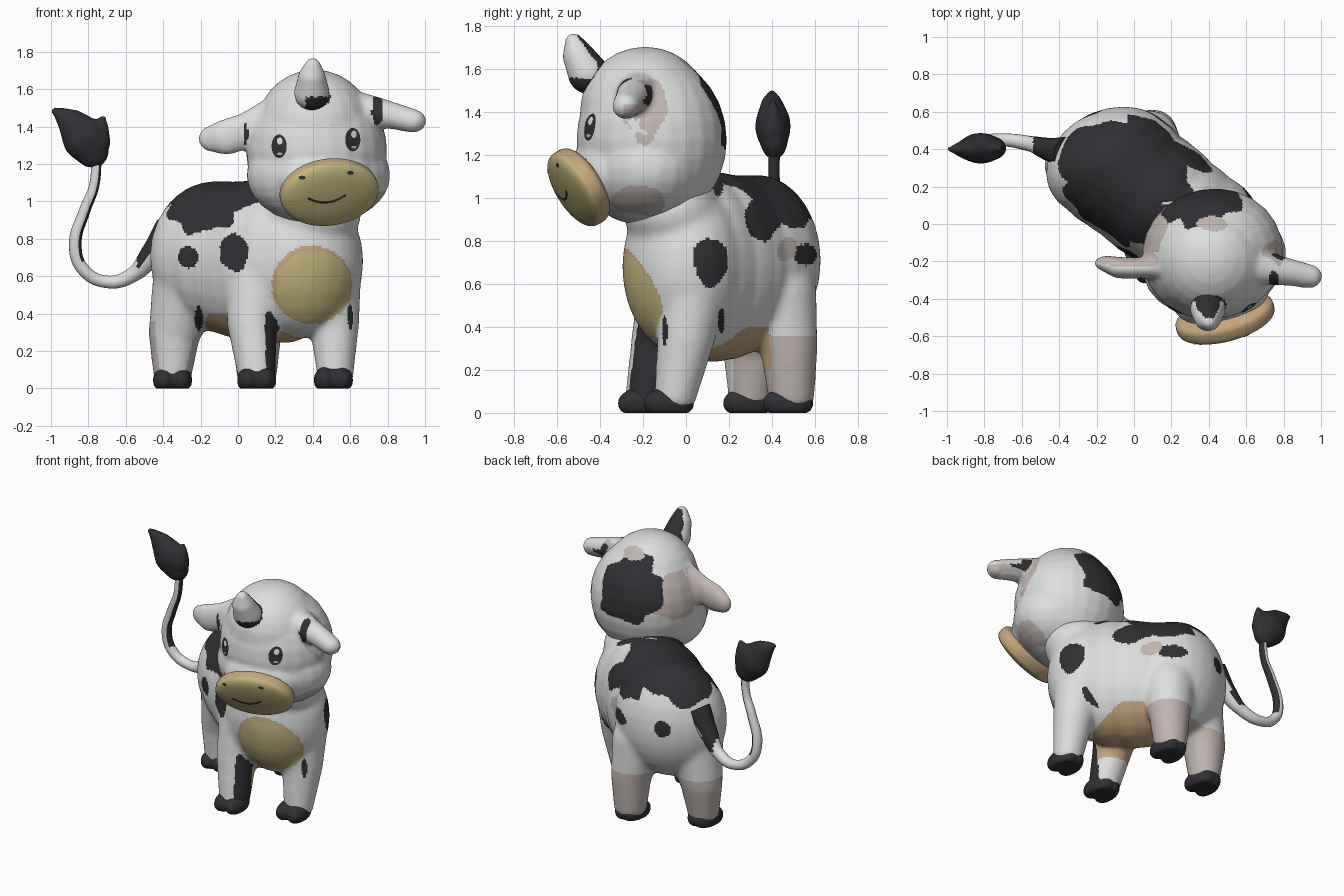
import bpy, bmesh, math
from mathutils import Vector, Matrix, noise
from mathutils.bvhtree import BVHTree

if "Cube" in bpy.data.objects:
    bpy.data.objects.remove(bpy.data.objects["Cube"])

COLOURS = {
    "white": (0.72, 0.73, 0.73), "black": (0.03, 0.029, 0.034),
    "beige": (0.53, 0.47, 0.44), "tan": (0.56, 0.38, 0.21),
    "yellow": (0.55, 0.46, 0.21),
}
NAMES = list(COLOURS)
MATS = []
for name, rgb in COLOURS.items():
    m = bpy.data.materials.new(name)
    m.use_nodes = True
    m.diffuse_color = (*rgb, 1)
    m.node_tree.nodes["Principled BSDF"].inputs["Base Color"].default_value = (*rgb, 1)
    MATS.append(m)


def add_object(name, data):
    ob = bpy.data.objects.new(name, data)
    bpy.context.collection.objects.link(ob)
    return ob


def finish(name, bm, rule):
    """Turn a bmesh into a smooth object, coloured face by face with a rule."""
    me = bpy.data.meshes.new(name)
    bm.normal_update()
    for f in bm.faces:
        f.smooth = True
        f.material_index = NAMES.index(rule(f.calc_center_median(), f.normal))
    bm.to_mesh(me)
    bm.free()
    for m in MATS:
        me.materials.append(m)
    add_object(name, me)


# One unit ball, stamped wherever a blob is needed
BALL = bpy.data.meshes.new("ball")
bm = bmesh.new()
bmesh.ops.create_uvsphere(bm, u_segments=24, v_segments=14, radius=1)
bm.to_mesh(BALL)
bm.free()


def blob(bm, centre, radii, yaw=0):
    stamp = BALL.copy()
    stamp.transform(Matrix.Translation(centre) @ Matrix.Rotation(math.radians(yaw), 4, "Z")
                    @ Matrix.Diagonal((*radii, 1)))
    bm.from_mesh(stamp)
    bpy.data.meshes.remove(stamp)


def limb(bm, points, squash=(1, 1, 1), steps=6):
    """Chain of overlapping blobs through (x, y, z, radius) points."""
    for a, b in zip(points, points[1:]):
        for i in range(steps + 1):
            p = Vector(a).lerp(Vector(b), i / steps)
            blob(bm, p[:3], [p[3] * s for s in squash])


def fuse(bm, voxel, smooth):
    """Merge overlapping blobs into one smooth skin."""
    me = bpy.data.meshes.new("skin")
    bm.to_mesh(me)
    bm.free()
    ob = add_object("skin", me)
    mod = ob.modifiers.new("remesh", "REMESH")
    mod.mode, mod.voxel_size = "VOXEL", voxel
    mod = ob.modifiers.new("smooth", "SMOOTH")
    mod.factor, mod.iterations = 0.5, smooth
    result = bpy.data.meshes.new_from_object(
        ob.evaluated_get(bpy.context.evaluated_depsgraph_get()))
    bpy.data.objects.remove(ob)
    out = bmesh.new()
    out.from_mesh(result)
    return out


# Each direction: two axes of the patch, then the axis and sign it must face
SIDES = {"front": (0, 2, 1, -1), "rear": (0, 2, 1, 1), "left": (1, 2, 0, 1), "top": (0, 1, 2, 1)}


def patch_rule(patches, base):
    def rule(p, n):
        colour = base(p, n)
        wobble = 1 + 0.35 * noise.noise(p * 8)
        for side, mat, u, v, ru, rv in patches:
            a, b, c, sign = SIDES[side]
            edge = 1 if mat in ("yellow", "tan") else wobble
            if n[c] * sign > 0.1 and math.hypot((p[a] - u) / ru, (p[b] - v) / rv) < edge:
                colour = mat
        return colour
    return rule


# Torso with four legs
bm = bmesh.new()
blob(bm, (-0.12, 0.33, 0.71), (0.365, 0.285, 0.4), 24)
blob(bm, (-0.06, 0.28, 0.7), (0.36, 0.29, 0.41), 30)
blob(bm, (0.0, 0.23, 0.69), (0.345, 0.3, 0.42), 35)
blob(bm, (0.07, 0.18, 0.68), (0.345, 0.3, 0.435), 38)
blob(bm, (0.13, 0.13, 0.68), (0.345, 0.3, 0.445), 40)
blob(bm, (0.24, 0.05, 0.68), (0.335, 0.3, 0.44), 28)
blob(bm, (0.34, -0.01, 0.68), (0.335, 0.285, 0.41), 14)
blob(bm, (0.38, -0.06, 0.93), (0.28, 0.23, 0.2))
limb(bm, [(0.49, 0.03, 0.6, 0.17), (0.515, 0.0, 0.35, 0.135), (0.52, -0.05, 0.08, 0.1)])
limb(bm, [(0.09, -0.06, 0.6, 0.165), (0.075, -0.12, 0.35, 0.135), (0.1, -0.18, 0.08, 0.105)])
limb(bm, [(-0.27, 0.29, 0.55, 0.19), (-0.34, 0.31, 0.3, 0.14), (-0.35, 0.3, 0.08, 0.105)])
limb(bm, [(0.07, 0.43, 0.55, 0.18), (0.1, 0.48, 0.3, 0.135), (0.1, 0.49, 0.08, 0.11)])
for v in bm.verts:
    v.co.z = max(v.co.z, 0.02)


def body_base(p, n):
    along, across = (p.x - p.y) * 0.707, (p.x + p.y) * 0.707
    saddle = Vector(((along + 0.21) / 0.43, (across - 0.14) / 0.3, (p.z - 1.06) / 0.23))
    if saddle.length < 1 + 0.3 * noise.noise(p * 6):
        return "black"
    # dark streak inside one front leg
    if 0.1 < p.x < 0.25 and p.y < -0.13 and p.z < 0.46 and n.x > 0.5:
        return "black"
    if 0.2 < p.z < 0.4 and math.hypot((along + 0.02) / 0.28, (across - 0.17) / 0.28) < 1:
        return "tan"
    return "beige" if p.z < 0.36 and p.y > 0.22 else "white"


body_patches = [
    ("front", "tan", 0.395, 0.555, 0.215, 0.21), ("front", "yellow", 0.405, 0.545, 0.2, 0.195),
    ("front", "black", -0.02, 0.72, 0.07, 0.09), ("front", "black", -0.26, 0.7, 0.055, 0.055),
    ("front", "black", -0.18, 0.95, 0.18, 0.12), ("front", "black", -0.21, 0.38, 0.022, 0.08),
    ("front", "black", 0.6, 0.4, 0.016, 0.07), ("left", "black", 0.11, 0.72, 0.08, 0.12),
    ("left", "black", 0.36, 0.91, 0.09, 0.11), ("left", "black", 0.5, 0.95, 0.09, 0.09),
    ("left", "black", 0.55, 0.73, 0.06, 0.05), ("left", "beige", 0.47, 0.76, 0.045, 0.06),
    ("left", "white", 0.08, 0.98, 0.12, 0.13), ("left", "black", 0.15, 1.08, 0.025, 0.07),
    ("left", "black", 0.165, 0.42, 0.015, 0.06), ("rear", "black", -0.22, 0.75, 0.06, 0.06),
]
finish("body", fuse(bm, 0.014, 24), patch_rule(body_patches, body_base))

# Hooves, each with two toes and a flat sole
for name, x, y in [("front_left", 0.51, -0.08), ("front_right", 0.1, -0.2),
                   ("hind_left", 0.1, 0.475), ("hind_right", -0.35, 0.29)]:
    bm = bmesh.new()
    for side in (-1, 1):
        blob(bm, (x + side * 0.036, y, 0.045), (0.068, 0.12, 0.075), side * 8)
    blob(bm, (x, y + 0.01, 0.05), (0.098, 0.108, 0.075))
    for v in bm.verts:
        v.co.z = max(v.co.z, 0)
    finish(name + "_hoof", fuse(bm, 0.01, 5), lambda p, n: "black")

# Head with ears
bm = bmesh.new()
blob(bm, (0.42, -0.16, 1.27), (0.38, 0.35, 0.395), 12)
blob(bm, (0.41, -0.19, 1.4), (0.31, 0.305, 0.305))
blob(bm, (0.43, -0.2, 1.14), (0.39, 0.295, 0.265), 12)
blob(bm, (0.47, -0.4, 1.12), (0.26, 0.13, 0.17), 14)
limb(bm, [(0.57, -0.21, 1.48, 0.14), (0.72, -0.24, 1.48, 0.095), (0.84, -0.26, 1.455, 0.08),
          (0.935, -0.28, 1.43, 0.072)], (1, 0.9, 0.88))
limb(bm, [(0.18, -0.23, 1.43, 0.13), (0.05, -0.235, 1.38, 0.105), (-0.06, -0.235, 1.345, 0.105),
          (-0.145, -0.21, 1.335, 0.075)], (0.9, 0.55, 0.92))
head_patches = [
    ("rear", "beige", 0.08, 1.4, 0.14, 0.16), ("rear", "beige", -0.1, 1.34, 0.12, 0.12),
    ("rear", "black", 0.37, 1.41, 0.2, 0.22), ("top", "beige", 0.42, 0.0, 0.08, 0.04),
    ("left", "beige", -0.2, 1.42, 0.11, 0.14), ("left", "beige", -0.22, 0.98, 0.13, 0.07),
    ("left", "black", -0.18, 1.48, 0.025, 0.05), ("top", "white", 0.9, -0.28, 0.15, 0.12),
    ("front", "white", 0.92, 1.43, 0.12, 0.1), ("front", "black", 0.745, 1.49, 0.028, 0.08),
    ("front", "black", 0.04, 1.35, 0.012, 0.06), ("top", "black", 0.4, -0.425, 0.085, 0.04),
]
bm = fuse(bm, 0.013, 10)
head_skin = BVHTree.FromBMesh(bm)
finish("head", bm, patch_rule(head_patches, lambda p, n: "white"))

# Horn
bm = bmesh.new()
limb(bm, [(0.395, -0.455, 1.58, 0.095), (0.395, -0.5, 1.66, 0.074), (0.4, -0.522, 1.725, 0.042)])
finish("horn", fuse(bm, 0.01, 5),
       lambda p, n: "black" if n.y > 0.45 or p.z < 1.56 and p.x > 0.36 else "white")

# Muzzle: a slanted rounded disc, yellow in front with a tan rim
bm = bmesh.new()
bmesh.ops.create_uvsphere(bm, u_segments=48, v_segments=32, radius=1)
for v in bm.verts:
    v.co.y = math.copysign(abs(v.co.y) ** 0.6, v.co.y)
place = (Matrix.Translation((0.487, -0.5, 1.05))
         @ Matrix.Rotation(math.radians(14), 4, "Z") @ Matrix.Rotation(math.radians(-4), 4, "Y")
         @ Matrix.Rotation(math.radians(30), 4, "X") @ Matrix.Diagonal((0.27, 0.078, 0.195, 1)))
inverse = place.inverted()
bm.transform(place)
muzzle_skin = BVHTree.FromBMesh(bm)
finish("muzzle", bm, lambda p, n: "yellow" if (inverse @ p).y < -0.2 else "tan")


def project(skin, x, z, lift):
    hit, normal = skin.ray_cast(Vector((x, -2, z)), Vector((0, 1, 0)))[:2]
    return hit + normal * lift


def decal(name, skin, x, z, rx, rz, colour, lift=0.004):
    """Thin oval plate laid on a surface."""
    bm = bmesh.new()
    bmesh.ops.create_grid(bm, x_segments=12, y_segments=12, size=1)
    for v in bm.verts:
        u, w = v.co.x, v.co.y
        v.co = project(skin, x + rx * u * math.sqrt(1 - w * w / 2),
                       z + rz * w * math.sqrt(1 - u * u / 2), lift)
    bm.normal_update()
    if sum(f.normal.y for f in bm.faces) > 0:
        bmesh.ops.reverse_faces(bm, faces=bm.faces)
    finish(name, bm, lambda p, n: colour)


# Eyes with highlights, and nostrils
for side, x, z in [("right", 0.222, 1.295), ("left", 0.612, 1.33)]:
    decal(side + "_eye", head_skin, x, z, 0.04, 0.062, "black")
    decal(side + "_eye_highlight", head_skin, x + 0.004, z + 0.028, 0.015, 0.019, "white", 0.007)
    decal(side + "_eye_glint", head_skin, x + 0.004, z - 0.04, 0.014, 0.007, "beige", 0.007)
for side, x, z in [("right", 0.345, 1.125), ("left", 0.6, 1.15)]:
    decal(side + "_nostril", muzzle_skin, x, z, 0.018, 0.01, "black")


def tube(name, points, radius, rule, widths):
    """Smooth bevelled curve turned into a mesh."""
    cu = bpy.data.curves.new(name, "CURVE")
    cu.dimensions, cu.bevel_depth, cu.bevel_resolution = "3D", radius, 5
    cu.resolution_u, cu.use_fill_caps = 12, True
    sp = cu.splines.new("BEZIER")
    sp.bezier_points.add(len(points) - 1)
    for bp, p, width in zip(sp.bezier_points, points, widths):
        bp.co = p
        bp.handle_left_type = bp.handle_right_type = "AUTO"
        bp.radius = width
    ob = add_object(name + "_path", cu)
    me = bpy.data.meshes.new_from_object(
        ob.evaluated_get(bpy.context.evaluated_depsgraph_get()))
    bpy.data.objects.remove(ob)
    bm = bmesh.new()
    bm.from_mesh(me)
    finish(name, bm, rule)


# Smiling mouth
smile = [project(muzzle_skin, 0.475 + 0.1 * t, 0.995 + 0.03 * t * t + 0.008 * t, 0.001)
         for t in (-1, -0.6, -0.2, 0.2, 0.6, 1)]
tube("mouth", smile, 0.005, lambda p, n: "black", [1] * len(smile))


# Tail with a dark stripe
def tail_rule(p, n):
    if p.x > -0.54 and n.z > -0.2 or p.z > 0.68 and p.x < -0.7 and n.x > 0.4:
        return "black"
    return "white"


tube("tail", [(-0.36, 0.38, 0.85), (-0.46, 0.4, 0.72), (-0.56, 0.43, 0.61), (-0.7, 0.45, 0.57),
              (-0.83, 0.44, 0.64), (-0.87, 0.43, 0.77), (-0.82, 0.42, 0.95),
              (-0.77, 0.41, 1.08), (-0.755, 0.41, 1.23)],
     0.034, tail_rule, [2.6, 1.8, 1.2, 1, 1, 1, 0.9, 0.8, 0.8])

# Tail tuft with a curled tip
bm = bmesh.new()
limb(bm, [(-0.75, 0.41, 1.21, 0.03), (-0.78, 0.41, 1.27, 0.09), (-0.82, 0.405, 1.335, 0.118),
          (-0.88, 0.4, 1.41, 0.08), (-0.94, 0.4, 1.46, 0.042), (-0.985, 0.4, 1.487, 0.016)], (1, 0.7, 1))
limb(bm, [(-0.78, 0.405, 1.32, 0.098), (-0.74, 0.405, 1.39, 0.05), (-0.72, 0.405, 1.45, 0.014)], (1, 0.7, 1))
finish("tail_tuft", fuse(bm, 0.012, 3), lambda p, n: "black")

bpy.data.meshes.remove(BALL)
